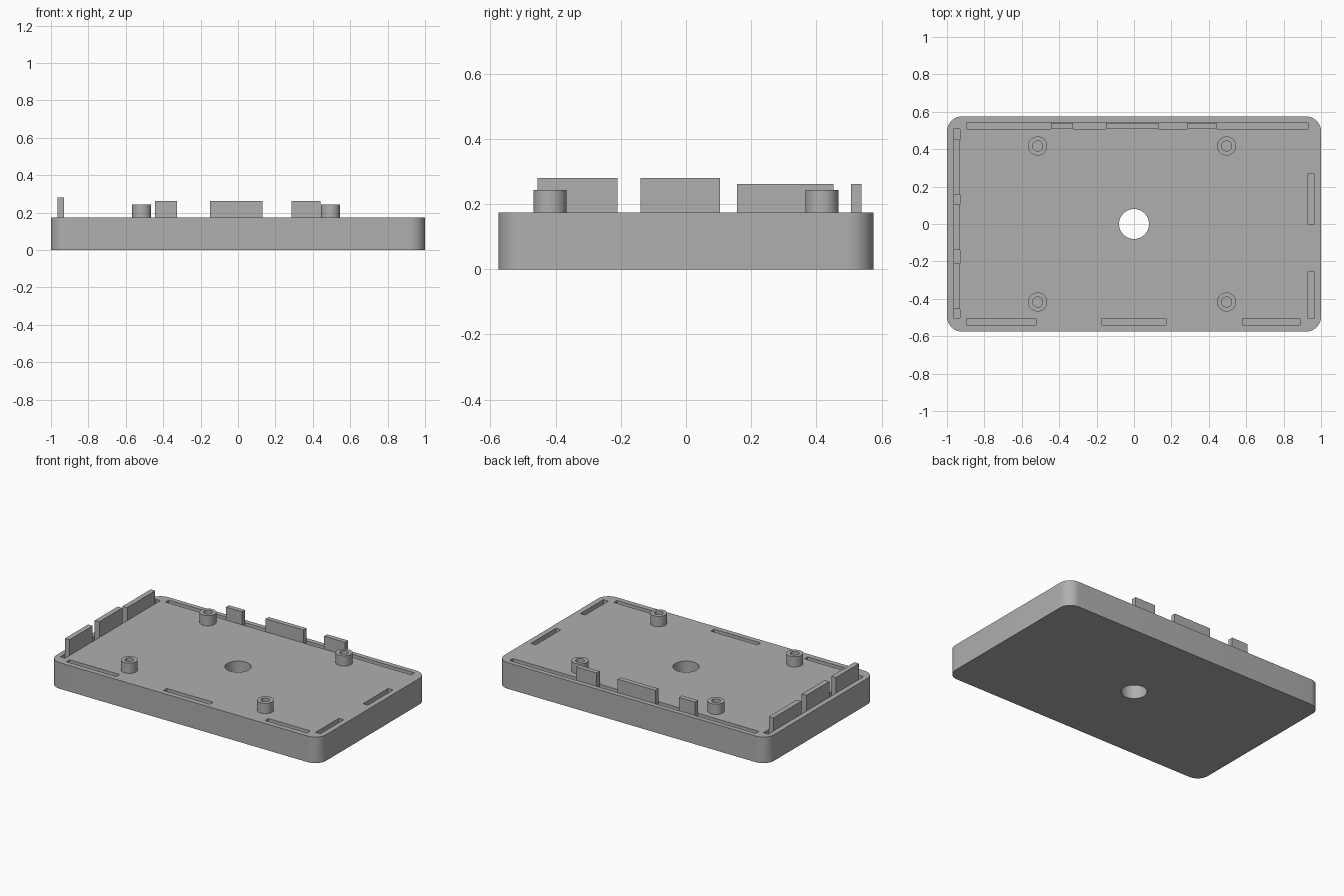
import bpy, bmesh, math
from mathutils import Matrix, Vector

old = bpy.data.objects.get("Cube")
if old:
    bpy.data.objects.remove(old, do_unlink=True)

grey = bpy.data.materials.new("grey plastic")
grey.use_nodes = True
colour = (0.43, 0.43, 0.43, 1)
grey.diffuse_color = colour
grey.node_tree.nodes["Principled BSDF"].inputs["Base Color"].default_value = colour

TOP, FLOOR = 0.175, 0.05


def make_object(name, bm):
    bmesh.ops.recalc_face_normals(bm, faces=bm.faces)
    mesh = bpy.data.meshes.new(name)
    bm.to_mesh(mesh)
    bm.free()
    mesh.materials.append(grey)
    obj = bpy.data.objects.new(name, mesh)
    bpy.context.collection.objects.link(obj)
    return obj


def add_box(bm, x0, x1, y0, y1, z0, z1):
    centre = Vector((x0 + x1, y0 + y1, z0 + z1)) / 2
    size = Matrix.Diagonal((x1 - x0, y1 - y0, z1 - z0, 1))
    bmesh.ops.create_cube(bm, size=1, matrix=Matrix.Translation(centre) @ size)


def add_cylinder(bm, x, y, z0, z1, radius, sides):
    bmesh.ops.create_cone(bm, cap_ends=True, segments=sides, radius1=radius, radius2=radius,
                          depth=z1 - z0, matrix=Matrix.Translation((x, y, (z0 + z1) / 2)))


def select_only(obj):
    bpy.ops.object.select_all(action='DESELECT')
    obj.select_set(True)
    bpy.context.view_layer.objects.active = obj


def cut(obj, bm):
    cutter = make_object("cutter", bm)
    cutter.hide_render = True
    mod = obj.modifiers.new("cut", 'BOOLEAN')
    mod.operation = 'DIFFERENCE'
    mod.solver = 'EXACT'
    mod.object = cutter
    select_only(obj)
    bpy.ops.object.modifier_apply(modifier=mod.name)
    bpy.data.objects.remove(cutter, do_unlink=True)


def smooth(obj):
    select_only(obj)
    bpy.ops.object.shade_smooth_by_angle(angle=math.radians(30))


# Rounded base slab
bm = bmesh.new()
add_box(bm, -1, 1, -0.575, 0.575, 0, TOP)
corners = [e for e in bm.edges if abs(e.verts[0].co.z - e.verts[1].co.z) > 0.1]
bmesh.ops.bevel(bm, geom=corners, offset=0.08, segments=12, profile=0.5, affect='EDGES')
base = make_object("base_slab", bm)

# Centre hole and edge slots
bm = bmesh.new()
add_cylinder(bm, 0, 0, -0.1, 0.3, 0.08, 48)
for x0, x1 in ((-0.895, -0.525), (-0.175, 0.17), (0.58, 0.89)):
    add_box(bm, x0, x1, -0.54, -0.505, FLOOR, 0.3)
for y0, y1 in ((0, 0.267), (-0.503, -0.257)):
    add_box(bm, 0.928, 0.964, y0, y1, FLOOR, 0.3)
add_box(bm, -0.895, 0.93, 0.508, 0.543, FLOOR, 0.3)
add_box(bm, -0.966, -0.931, -0.503, 0.508, FLOOR, 0.3)
cut(base, bm)
smooth(base)

# Hollow screw posts
for side, x in (("right", -0.515), ("left", 0.495)):
    for end, y in (("front", -0.417), ("back", 0.417)):
        bm = bmesh.new()
        add_cylinder(bm, x, y, TOP - 0.005, 0.244, 0.051, 32)
        post = make_object(f"{end}_{side}_post", bm)
        bm = bmesh.new()
        add_cylinder(bm, x, y, TOP, 0.3, 0.027, 32)
        cut(post, bm)
        smooth(post)

# Upright tabs standing in the back slot
for i, (x0, x1) in enumerate(((-0.445, -0.325), (-0.15, 0.13), (0.285, 0.44))):
    bm = bmesh.new()
    add_box(bm, x0, x1, 0.507, 0.539, FLOOR, 0.262)
    make_object(f"back_tab_{i + 1}", bm)

# Upright tabs standing in the right-hand slot
for i, (y0, y1, z) in enumerate(((-0.455, -0.21, 0.28), (-0.14, 0.104, 0.28), (0.157, 0.453, 0.262))):
    bm = bmesh.new()
    add_box(bm, -0.9655, -0.9315, y0, y1, FLOOR, z)
    make_object(f"right_tab_{i + 1}", bm)
